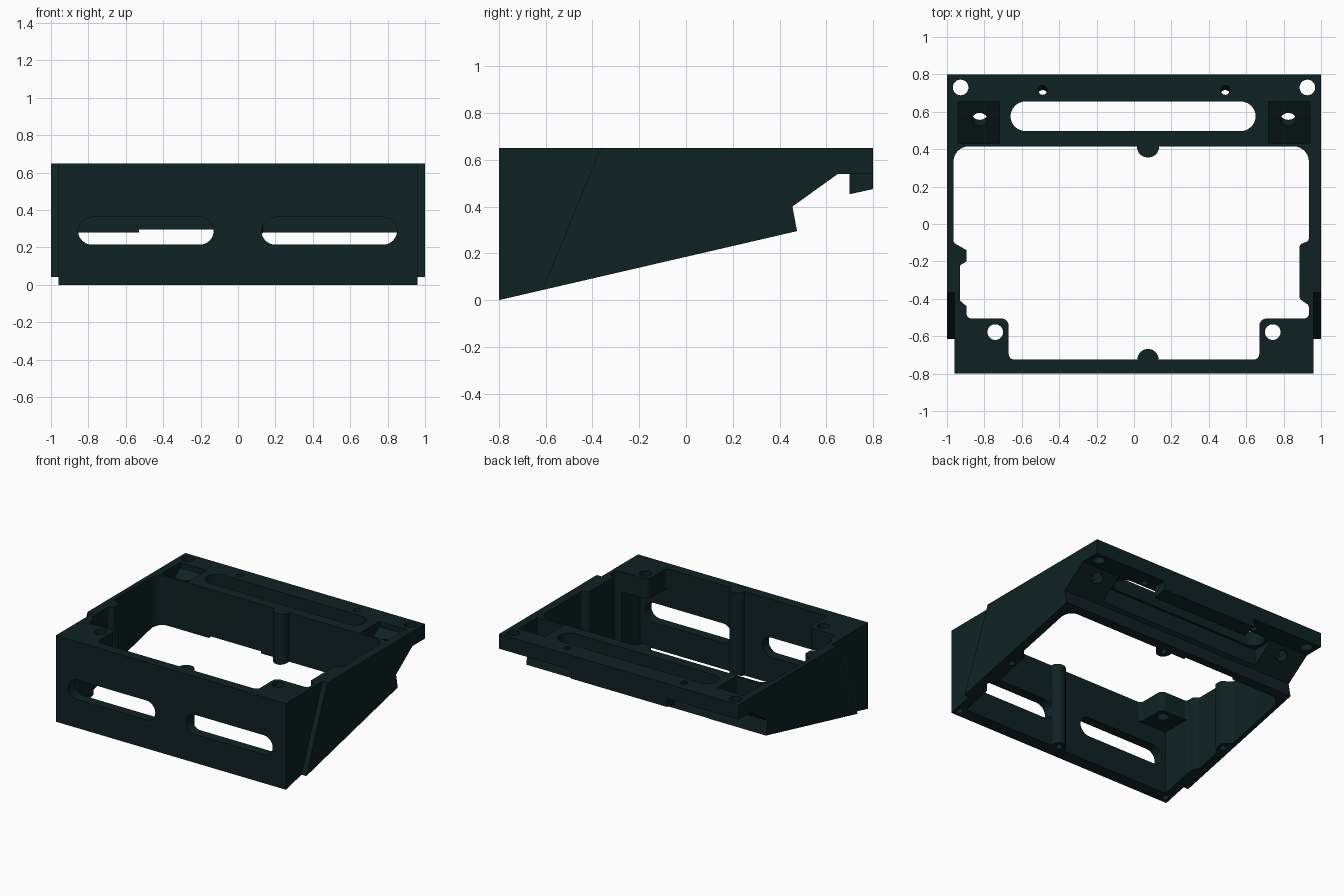
import bpy, bmesh, math
from mathutils import Vector, Matrix

if "Cube" in bpy.data.objects:
    bpy.data.objects.remove(bpy.data.objects["Cube"])

mat = bpy.data.materials.new("dark_teal")
mat.diffuse_color = (0.0045, 0.0155, 0.0165, 1)
mat.use_nodes = True
mat.node_tree.nodes["Principled BSDF"].inputs["Base Color"].default_value = mat.diffuse_color


def fillet(points, steps=6):
    """Round each (x, y, radius) corner of a closed outline."""
    out = []
    n = len(points)
    for i, (x, y, r) in enumerate(points):
        p = Vector((x, y))
        if r == 0:
            out.append(p)
            continue
        a = (Vector(points[i - 1][:2]) - p).normalized()
        b = (Vector(points[(i + 1) % n][:2]) - p).normalized()
        half = a.angle(b) / 2
        centre = p + (a + b).normalized() * r / math.sin(half)
        t = r / math.tan(half)
        v0, v1 = p + a * t - centre, p + b * t - centre
        for k in range(steps + 1):
            v = v0.lerp(v1, k / steps).normalized() * r
            out.append(centre + v)
    return out


def prism(name, outline, lo, hi, axis):
    """Extrude a 2D outline along x (outline is y,z), y (x,z) or z (x,y)."""
    def place(p, h):
        return {"x": (h, p[0], p[1]), "y": (p[0], h, p[1]), "z": (p[0], p[1], h)}[axis]
    bm = bmesh.new()
    low = [bm.verts.new(place(p, lo)) for p in outline]
    top = [bm.verts.new(place(p, hi)) for p in outline]
    bm.faces.new(low)
    bm.faces.new(top)
    n = len(low)
    for i in range(n):
        j = (i + 1) % n
        bm.faces.new((low[i], low[j], top[j], top[i]))
    bmesh.ops.recalc_face_normals(bm, faces=bm.faces)
    me = bpy.data.meshes.new(name)
    bm.to_mesh(me)
    bm.free()
    me.materials.append(mat)
    ob = bpy.data.objects.new(name, me)
    bpy.context.collection.objects.link(ob)
    return ob


def rect(x0, x1, y0, y1, r=0):
    pts = [(x0, y0, r), (x1, y0, r), (x1, y1, r), (x0, y1, r)]
    return fillet(pts)


def circle(x, y, r, n=24):
    return [(x + r * math.cos(2 * math.pi * i / n), y + r * math.sin(2 * math.pi * i / n))
            for i in range(n)]


def combine(target, other, operation="DIFFERENCE"):
    """Apply a boolean and remove the helper."""
    m = target.modifiers.new("cut", "BOOLEAN")
    m.operation, m.solver, m.object = operation, "EXACT", other
    bpy.context.view_layer.objects.active = target
    bpy.ops.object.modifier_apply(modifier=m.name)
    bpy.data.objects.remove(other, do_unlink=True)


# Wedge body with a notched, sloping underside
side = [(-.8, 0), (.475, .295), (.455, .40), (.65, .54), (.8, .54), (.8, .65), (-.8, .65)]
frame = prism("wedge_frame", side, -.96, .96, "x")

# Wider side cheeks behind a slanted front edge
cheek = [(-.615, .043), (.475, .295), (.455, .40), (.65, .54), (.8, .54), (.8, .65), (-.365, .65)]
combine(frame, prism("cheeks", cheek, -1, 1, "x"), "UNION")

# Main opening, with round posts at the middle of the front and back
def post(y, r, start, end):
    return [(.075 + r * math.cos(math.radians(start + (end - start) * i / 10)),
             y + r * math.sin(math.radians(start + (end - start) * i / 10)), 0) for i in range(11)]

opening = [(-.67, -.725, .03)] + post(-.725, .057, 180, 0) + [
    (.67, -.725, .03), (.67, -.505, .04), (.935, -.505, .025), (.935, -.435, .02),
    (.885, -.40, .02), (.885, -.11, .02), (.935, -.09, .02), (.935, .415, .08)]
opening += post(.415, .06, 0, -180) + [
    (-.965, .415, .08), (-.965, -.10, .02), (-.93, -.12, 0), (-.895, -.14, .01),
    (-.895, -.20, .01), (-.93, -.22, .01), (-.93, -.41, .01), (-.895, -.44, .01),
    (-.895, -.505, .025), (-.67, -.505, .04)]
combine(frame, prism("opening", fillet(opening), -.2, .9, "z"))

# Space beneath the two front corner tabs, and the tab screw holes
for s in (-1, 1):
    x0, x1 = sorted((s * .64, s * .89))
    combine(frame, prism("tab_space", rect(x0, x1, -.725, -.49), -.2, .5, "z"))
    combine(frame, prism("tab_hole", circle(s * .742, -.578, .042), .4, .9, "z"))

# Long rounded slots in the front wall
for x0, x1 in ((-.855, -.13), (.125, .85)):
    combine(frame, prism("front_slot", rect(x0, x1, .215, .362, .073), -.9, -.6, "y"))

# Hollow under the back shelf between the two sloped mounts
combine(frame, prism("shelf_hollow", rect(-.68, .68, .48, .68), .2, .54, "z"))

# Hanging bar under the rear edge
bar = [(.70, .56), (.70, .453), (.8, .475), (.8, .56)]
combine(frame, prism("rear_bar", bar, -.4, .4, "x"), "UNION")

# Long slot through the back shelf
combine(frame, prism("shelf_slot", rect(-.66, .65, .497, .655, .078), .3, .9, "z"))

# Sloped mount pockets, corner holes and small screw holes on the shelf
pocket = [(.43, .45), (.655, .61), (.655, .8), (.43, .8)]
for s in (-1, 1):
    x0, x1 = sorted((s * .72, s * .94))
    combine(frame, prism("mount_pocket", pocket, x0, x1, "x"))
    hole = prism("mount_hole", circle(0, 0, .042), -.13, .13, "z")
    hole.data.transform(Matrix.Translation((s * .825, .575, .52)) @ Matrix.Rotation(math.radians(36), 4, "X"))
    combine(frame, hole)
    combine(frame, prism("corner_hole", circle(s * .927, .73, .042), .4, .9, "z"))
    hole = prism("small_hole", circle(0, 0, .025, 16), -.2, .2, "z")
    hole.data.transform(Matrix.Translation((s * .488, .70, .58)) @ Matrix.Rotation(math.radians(-13), 4, "X"))
    combine(frame, hole)

# Blind screw holes along the sloping underside
for x, y in ((.075, -.71), (.075, .405), (.92, -.76), (-.92, -.76), (.925, -.2), (-.935, -.17)):
    z = (y + .8) * .2314
    combine(frame, prism("foot_hole", circle(x, y, .022, 16), z - .1, z + .1, "z"))

# Shallow relief in the lower edge of the back wall
combine(frame, prism("wall_relief", rect(-.53, -.1, .2, .297), .38, .55, "y"))

# Smooth the round walls, keep the edges crisp
bpy.ops.object.select_all(action="DESELECT")
frame.select_set(True)
bpy.context.view_layer.objects.active = frame
bpy.ops.object.shade_smooth_by_angle(angle=math.radians(30))
